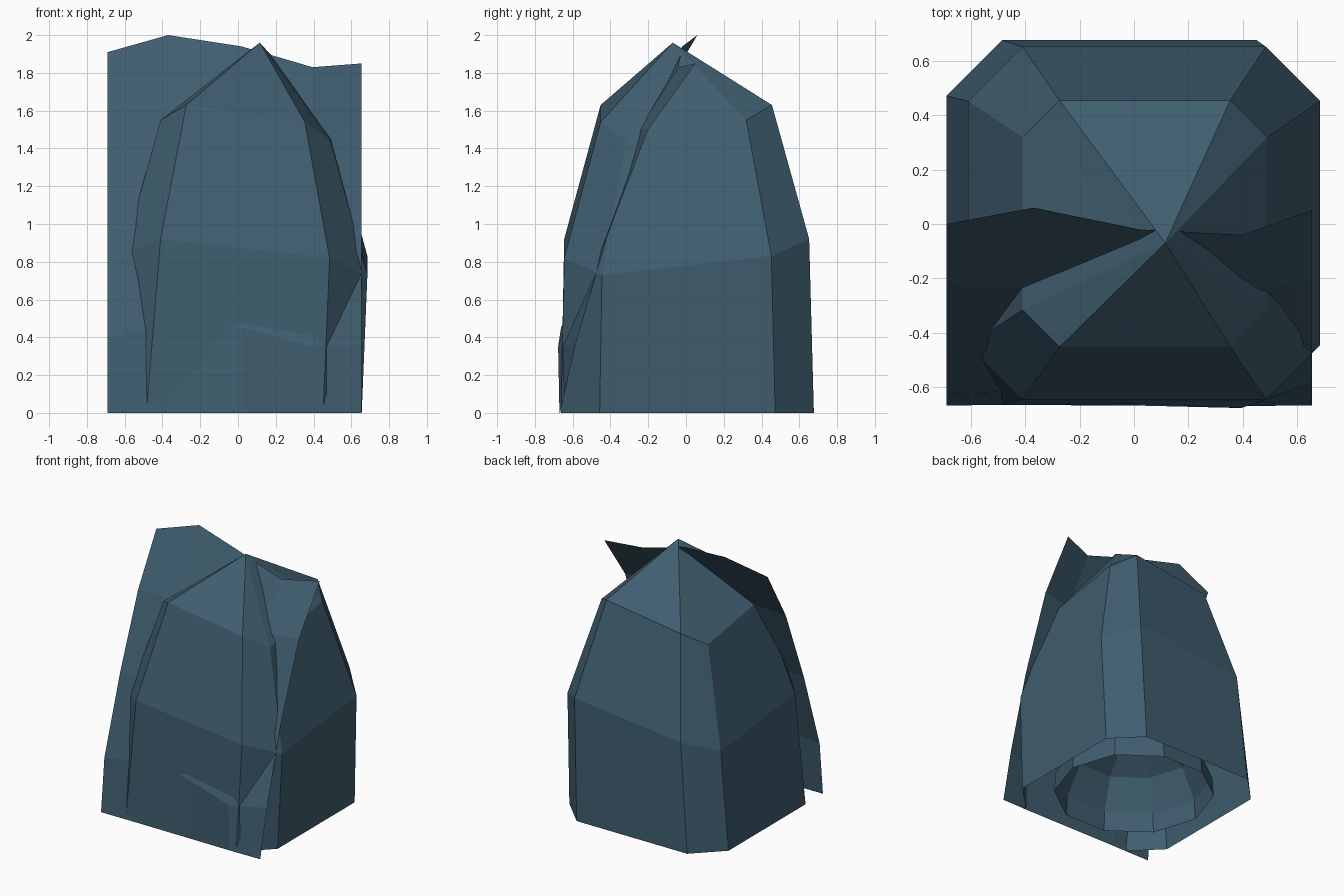
import bpy, bmesh, math

if "Cube" in bpy.data.objects:
    bpy.data.objects.remove(bpy.data.objects["Cube"])

slate = bpy.data.materials.new("slate_blue")
slate.diffuse_color = (0.050, 0.110, 0.158, 1)
slate.use_nodes = True
slate.node_tree.nodes["Principled BSDF"].inputs["Base Color"].default_value = slate.diffuse_color


def finish(bm, name):
    me = bpy.data.meshes.new(name)
    bm.to_mesh(me)
    bm.free()
    me.materials.append(slate)
    ob = bpy.data.objects.new(name, me)
    bpy.context.collection.objects.link(ob)
    return ob


def octagon(bm, x0, x1, y0, y1, c, zs):
    """Chamfered rectangle; zs repeats on opposite sides (half-turn symmetry)."""
    pts = [(x0 + c, y0), (x1 - c, y0), (x1, y0 + c), (x1, y1 - c),
           (x1 - c, y1), (x0 + c, y1), (x0, y1 - c), (x0, y0 + c)]
    return [bm.verts.new((x, y, zs[i % 4])) for i, (x, y) in enumerate(pts)]


def bridge(bm, a, b):
    n = len(a)
    for i in range(n):
        j = (i + 1) % n
        bm.faces.new((a[i], a[j], b[j], b[i]))


def cap(bm, ring, tip):
    t = bm.verts.new(tip)
    for i in range(len(ring)):
        bm.faces.new((ring[i], ring[(i + 1) % len(ring)], t))


# pointed rock shell, open below: three twisted chamfered rings and an off-centre tip
bm = bmesh.new()
base = octagon(bm, -0.69, 0.655, -0.662, 0.677, 0.205, (0, 0, 0, 0))
mid = octagon(bm, -0.61, 0.685, -0.645, 0.652, 0.2, (0.92, 0.82, 0.73, 0.83))
top = octagon(bm, -0.41, 0.49, -0.452, 0.455, 0.136, (1.63, 1.54, 1.44, 1.55))
bridge(bm, base, mid)
bridge(bm, mid, top)
cap(bm, top, (0.115, -0.07, 1.96))
finish(bm, "rock_shell")

# low-poly dome inside the shell
bm = bmesh.new()
N = 10
rings = []
for r, z in ((0.57, 0), (0.56, 0.15), (0.45, 0.38), (0.24, 0.53)):
    rings.append([bm.verts.new((r * math.cos(2 * math.pi * i / N),
                                r * math.sin(2 * math.pi * i / N), z)) for i in range(N)])
for a, b in zip(rings, rings[1:]):
    bridge(bm, a, b)
cap(bm, rings[-1], (0, 0, 0.58))
finish(bm, "inner_dome")

# thin curved front sheet: rows of (y, z) across five columns
cols = (-0.69, -0.37, 0.02, 0.395, 0.655)
rows = [
    ((-0.667, 0), (-0.666, 0), (-0.668, 0), (-0.67, 0), (-0.667, 0)),
    ((-0.627, 0.40), (-0.61, 0.45), (-0.662, 0.45), (-0.677, 0.35), (-0.585, 0.36)),
    ((-0.437, 0.98), (-0.48, 0.96), (-0.47, 0.95), (-0.44, 0.94), (-0.42, 0.93)),
    ((-0.22, 1.53), (-0.235, 1.54), (-0.24, 1.55), (-0.25, 1.50), (-0.20, 1.50)),
    ((0.0, 1.91), (0.06, 2.0), (-0.02, 1.94), (-0.04, 1.83), (0.05, 1.85)),
]
bm = bmesh.new()
grid = [[bm.verts.new((x, y, z)) for x, (y, z) in zip(cols, row)] for row in rows]
for a, b in zip(grid, grid[1:]):
    for i in range(4):
        bm.faces.new((a[i], a[i + 1], b[i + 1], b[i]))
finish(bm, "front_sheet")
